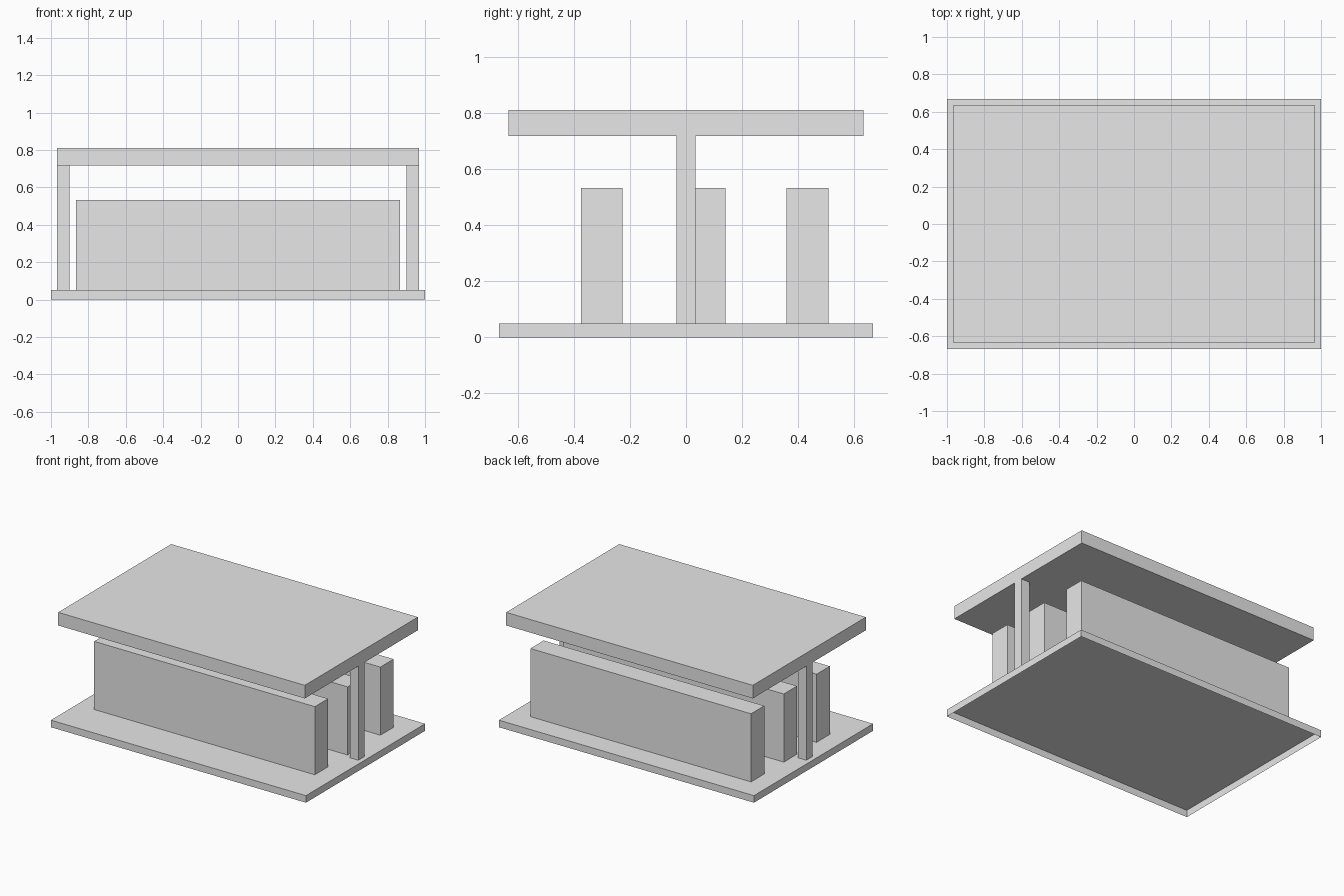
import bpy
import bmesh

if "Cube" in bpy.data.objects:
    bpy.data.objects.remove(bpy.data.objects["Cube"])

grey = bpy.data.materials.new("light_grey")
grey.diffuse_color = (0.8, 0.8, 0.8, 1)
grey.use_nodes = True
grey.node_tree.nodes["Principled BSDF"].inputs["Base Color"].default_value = grey.diffuse_color


def box(name, x, y, z, open_bottom=False, open_top=False):
    """Box spanning the given (min, max) ranges, optionally without end faces."""
    bm = bmesh.new()
    bmesh.ops.create_cube(bm, size=1)
    spans = (x, y, z)
    for v in bm.verts:
        v.co = [(a + b) / 2 + c * (b - a) for (a, b), c in zip(spans, v.co)]
    bm.normal_update()
    unwanted = [f for f in bm.faces
                if (open_bottom and f.normal.z < -0.5)
                or (open_top and f.normal.z > 0.5)]
    bmesh.ops.delete(bm, geom=unwanted, context='FACES_ONLY')
    mesh = bpy.data.meshes.new(name)
    bm.to_mesh(mesh)
    bm.free()
    mesh.materials.append(grey)
    ob = bpy.data.objects.new(name, mesh)
    bpy.context.collection.objects.link(ob)
    return ob


BASE_TOP, ROOF_BOTTOM = 0.05, 0.717

# Base, an open-bottomed shell, and the closed roof slab
box("base", (-1, 1), (-0.667, 0.667), (0, BASE_TOP), open_bottom=True)
box("roof_slab", (-0.967, 0.967), (-0.633, 0.633), (ROOF_BOTTOM, 0.81))

# Support posts at each end, flush with the roof ends
for side, x in (("left", -0.9337), ("right", 0.9337)):
    box(side + "_post", (x - 0.0333, x + 0.0333), (-0.0333, 0.0333),
        (BASE_TOP, ROOF_BOTTOM), open_bottom=True, open_top=True)

# Three long blocks standing on the base
for name, y in (("front", -0.301), ("middle", 0.066), ("back", 0.433)):
    box(name + "_block", (-0.865, 0.865), (y - 0.074, y + 0.074),
        (BASE_TOP, 0.533), open_bottom=True)
